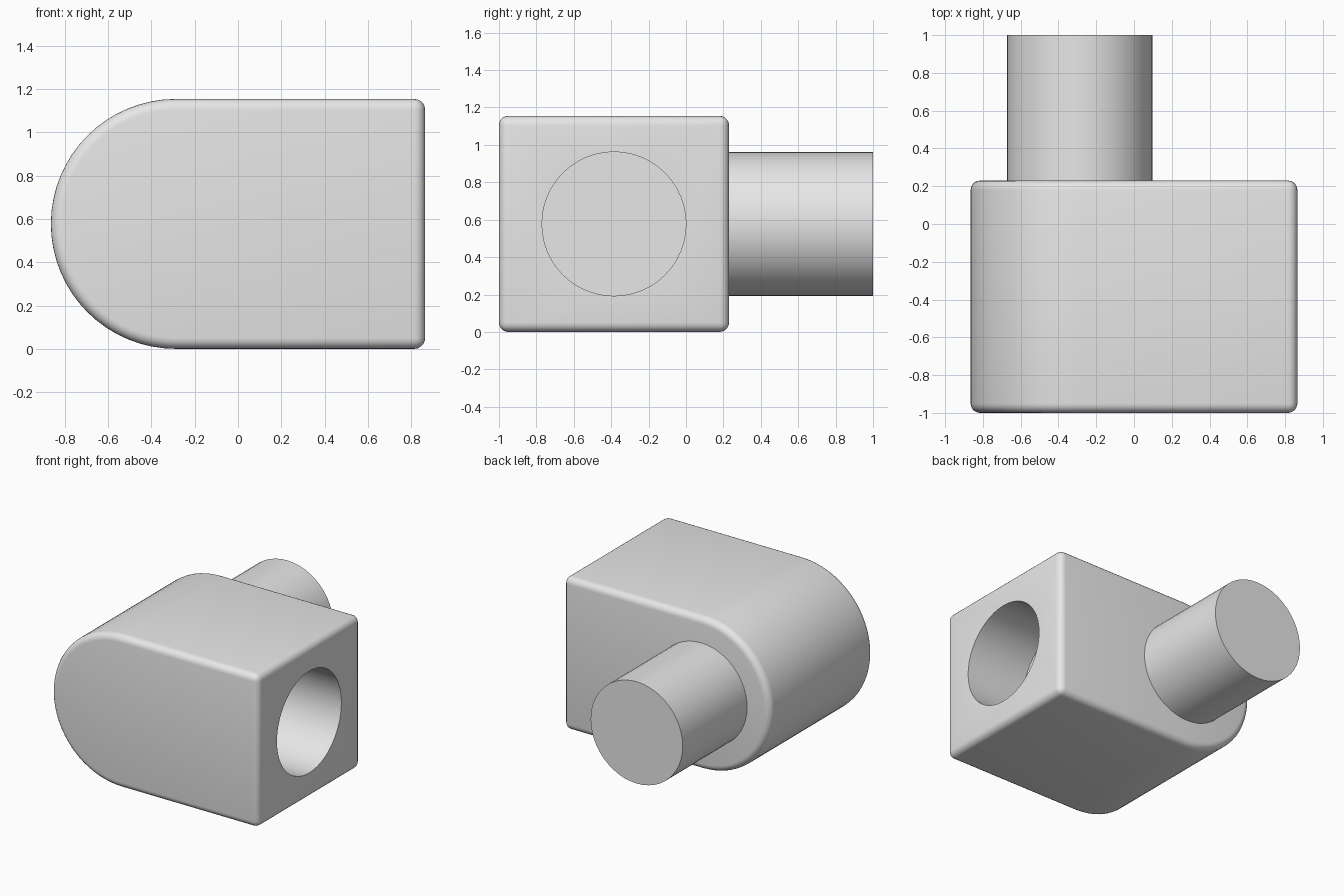
import bpy, bmesh, math
from mathutils import Matrix

if "Cube" in bpy.data.objects:
    bpy.data.objects.remove(bpy.data.objects["Cube"], do_unlink=True)

HALF_X = 0.865
HEIGHT = 1.155
R = HEIGHT / 2             # radius of the rounded end
ARC_X = -HALF_X + R        # centre of the rounded end
FRONT, BACK = -1.0, 0.23
PEG_R = R * 2 / 3
MID_Y = (FRONT + BACK) / 2

grey = bpy.data.materials.new("light grey")
grey.use_nodes = True
grey.diffuse_color = (0.8, 0.8, 0.8, 1)
grey.node_tree.nodes["Principled BSDF"].inputs["Base Color"].default_value = grey.diffuse_color


def make_object(name, bm):
    bmesh.ops.recalc_face_normals(bm, faces=bm.faces)
    mesh = bpy.data.meshes.new(name)
    bm.to_mesh(mesh)
    bm.free()
    mesh.materials.append(grey)
    obj = bpy.data.objects.new(name, mesh)
    bpy.context.collection.objects.link(obj)
    return obj


def cylinder(name, axis, start, end, centre):
    """Cylinder along x or y, between two positions on that axis."""
    bm = bmesh.new()
    turn = Matrix.Rotation(math.pi / 2, 4, "Y" if axis == "x" else "X")
    mid = (start + end) / 2
    place = (mid, centre, R) if axis == "x" else (centre, mid, R)
    bmesh.ops.create_cone(bm, cap_ends=True, segments=48, radius1=PEG_R, radius2=PEG_R,
                          depth=abs(end - start), matrix=Matrix.Translation(place) @ turn)
    return make_object(name, bm)


def smooth(obj):
    bpy.ops.object.select_all(action="DESELECT")
    obj.select_set(True)
    bpy.context.view_layer.objects.active = obj
    bpy.ops.object.shade_smooth_by_angle(angle=math.radians(35))


# Body: a block with one half-round end, extruded front to back
bm = bmesh.new()
outline = [(HALF_X, 0), (HALF_X, HEIGHT)]
steps = 32
for i in range(steps + 1):
    a = math.pi / 2 + math.pi * i / steps
    outline.append((ARC_X + R * math.cos(a), R + R * math.sin(a)))
face = bm.faces.new([bm.verts.new((x, FRONT, z)) for x, z in outline])
extruded = bmesh.ops.extrude_face_region(bm, geom=[face])["geom"]
bmesh.ops.translate(bm, vec=(0, BACK - FRONT, 0),
                    verts=[g for g in extruded if isinstance(g, bmesh.types.BMVert)])
bmesh.ops.recalc_face_normals(bm, faces=bm.faces)

# Rounded rims
sharp = [e for e in bm.edges if e.calc_face_angle(0) > math.radians(40)]
bmesh.ops.bevel(bm, geom=sharp, offset=0.05, offset_type="OFFSET", segments=5,
                profile=0.5, affect="EDGES", clamp_overlap=True)
body = make_object("body", bm)

# Blind round socket in the flat end
cutter = cylinder("socket_cutter", "x", HALF_X - 0.5, HALF_X + 0.2, MID_Y)
cutter.hide_render = True
cut = body.modifiers.new("socket", "BOOLEAN")
cut.operation = "DIFFERENCE"
cut.solver = "EXACT"
cut.object = cutter
bpy.context.view_layer.objects.active = body
bpy.ops.object.modifier_apply(modifier=cut.name)
bpy.data.objects.remove(cutter, do_unlink=True)
smooth(body)

# Peg on the back, centred on the rounded end
peg = cylinder("peg", "y", BACK - 0.02, 1.0, ARC_X)
smooth(peg)
